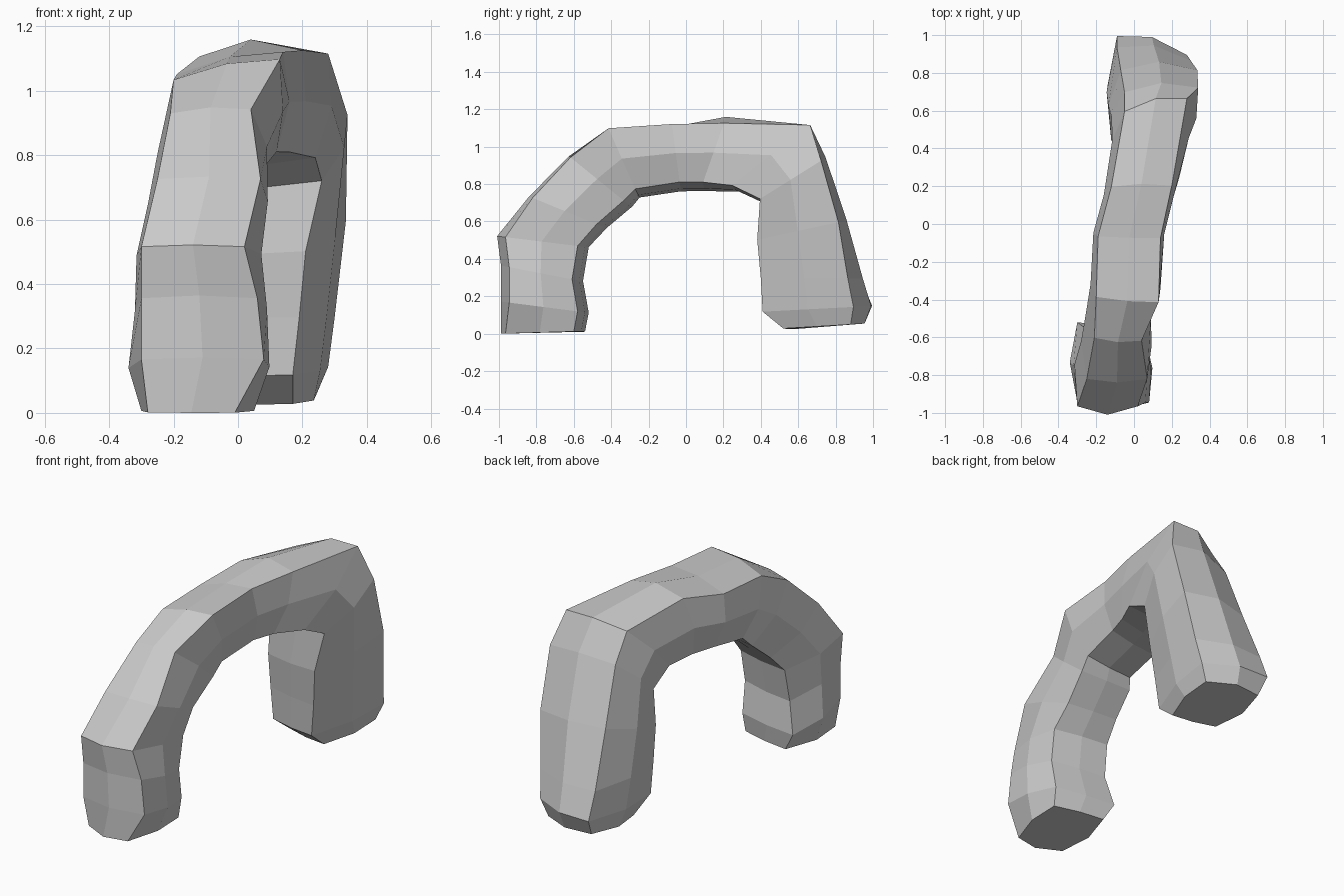
import bpy, bmesh
from mathutils import Vector

# Stations along the arch, front foot to back foot:
# outer y, z | inner y, z | outer left/right x | inner left/right x | skew of the outer face
STATIONS = [
    (-0.945, 0.005, -0.57, 0.015, -0.28, -0.01, -0.24, 0.05, -0.02),
    (-0.945, 0.17, -0.55, 0.12, -0.30, 0.08, -0.30, 0.055, 0.0),
    (-0.945, 0.36, -0.58, 0.29, -0.30, 0.06, -0.26, 0.06, 0.0),
    (-0.965, 0.52, -0.55, 0.47, -0.30, 0.02, -0.25, 0.065, 0.0),
    (-0.82, 0.73, -0.45, 0.58, -0.25, 0.07, -0.23, 0.055, 0.0),
    (-0.61, 0.94, -0.31, 0.70, -0.21, 0.04, -0.21, 0.08, -0.01),
    (-0.40, 1.07, -0.26, 0.755, -0.20, 0.13, -0.18, 0.09, -0.035),
    (-0.07, 1.09, -0.03, 0.79, -0.19, 0.14, -0.16, 0.12, -0.035),
    (0.20, 1.12, 0.10, 0.79, -0.12, 0.20, -0.12, 0.16, -0.01),
    (0.63, 1.09, 0.27, 0.78, -0.05, 0.28, -0.10, 0.24, -0.045),
    (0.71, 0.92, 0.42, 0.71, -0.05, 0.34, -0.11, 0.26, -0.015),
    (0.815, 0.60, 0.41, 0.50, -0.07, 0.335, -0.12, 0.21, 0.0),
    (0.90, 0.30, 0.43, 0.30, -0.09, 0.30, -0.12, 0.19, 0.035),
    (0.945, 0.15, 0.44, 0.12, -0.09, 0.28, -0.11, 0.17, 0.05),
    (0.91, 0.055, 0.55, 0.03, -0.07, 0.24, -0.08, 0.17, 0.03),
]
SIDE_BULGE = 0.03


def ring(oy, oz, iy, iz, ol, o_r, il, ir, skew):
    """Eight-sided section: four corners and a bulged point between each pair."""
    out = Vector((0, oy - iy, oz - iz)).normalized()
    outer, inner = Vector((0, oy, oz)), Vector((0, iy, iz))
    x = Vector((1, 0, 0))
    # the rising front shoulder is flatter than the feet and the crest
    bulge = 0.02 if -0.9 < oy < 0 else 0.045
    # the inner face is slightly twisted: left edge further back and lower
    twist = Vector((0, 0.03 * abs(out.y), -0.025 * abs(out.z)))
    a = outer + x * ol + out * skew
    b = outer + x * o_r - out * skew
    c = inner + x * ir - twist
    d = inner + x * il + twist
    return [a, (a + b) / 2 + out * bulge, b, (b + c) / 2 + x * SIDE_BULGE,
            c, (c + d) / 2 - out * 0.01, d, (d + a) / 2 - x * (SIDE_BULGE + 0.01)]


# Rock arch skinned through the sections
bm = bmesh.new()
rings = [[bm.verts.new(p) for p in ring(*s)] for s in STATIONS]
for r0, r1 in zip(rings, rings[1:]):
    for i in range(8):
        j = (i + 1) % 8
        bm.faces.new((r0[i], r0[j], r1[j], r1[i]))

# Flat undersides of the two feet
bm.faces.new(rings[0])
bm.faces.new(rings[-1])
bmesh.ops.recalc_face_normals(bm, faces=bm.faces)

# Rest the front foot on the ground
lowest = min(v.co.z for v in bm.verts)
bmesh.ops.translate(bm, vec=(0, 0, -lowest), verts=bm.verts)

mesh = bpy.data.meshes.new("rock_arch")
bm.to_mesh(mesh)
bm.free()
arch = bpy.data.objects.new("rock_arch", mesh)
bpy.context.collection.objects.link(arch)
